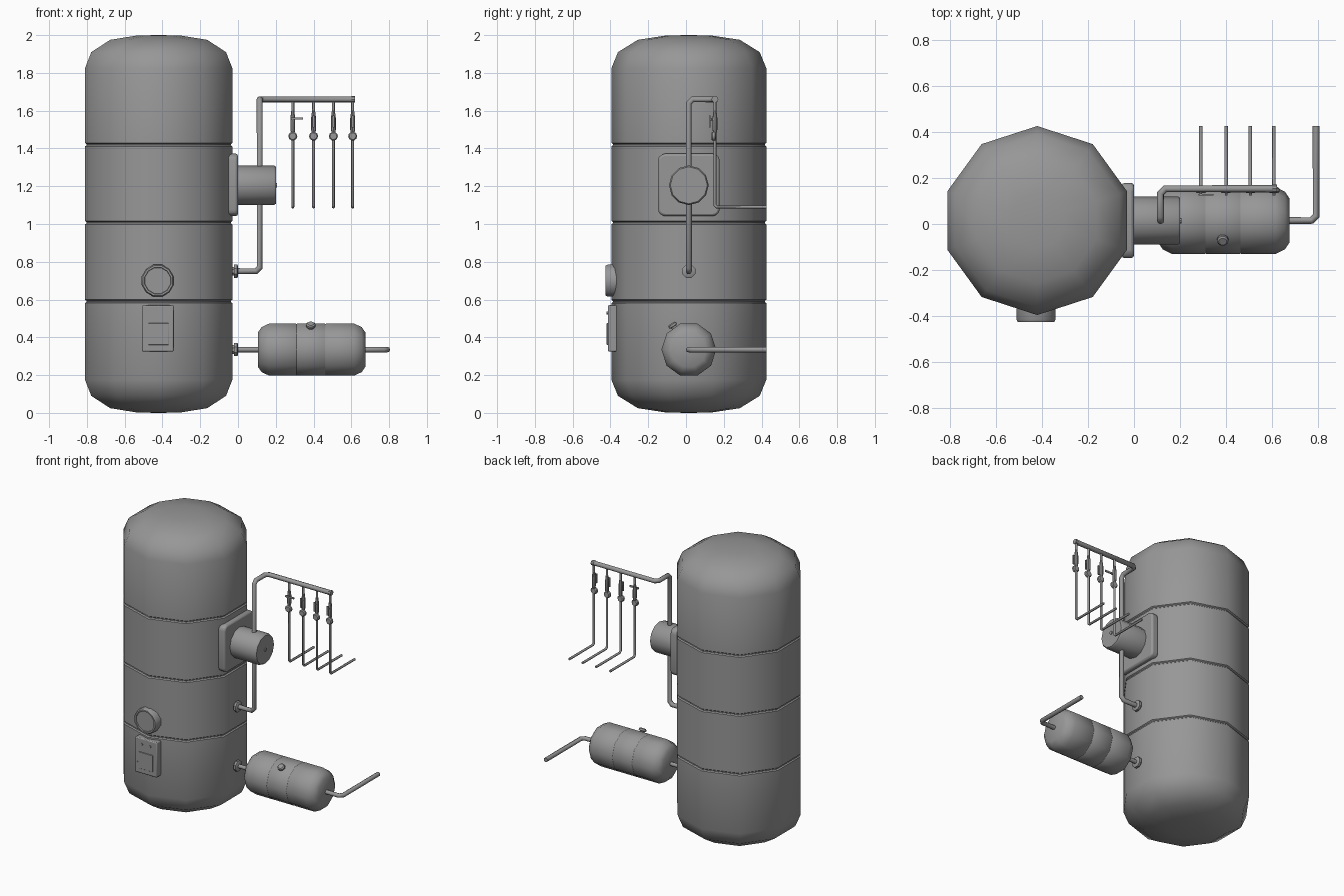
import bpy, bmesh, math
from mathutils import Vector, Matrix

cube = bpy.data.objects.get("Cube")
if cube:
    bpy.data.objects.remove(cube, do_unlink=True)

grey = bpy.data.materials.new("plain grey")
grey.use_nodes = True
COLOUR = (0.31, 0.31, 0.31, 1)
grey.diffuse_color = COLOUR
grey.node_tree.nodes["Principled BSDF"].inputs["Base Color"].default_value = COLOUR

X, Y, Z = Vector((1, 0, 0)), Vector((0, 1, 0)), Vector((0, 0, 1))
CY = 0.015  # shared depth of the tanks and main pipes


def finish(name, bm, angle=40):
    bmesh.ops.recalc_face_normals(bm, faces=bm.faces[:])
    for f in bm.faces:
        f.smooth = True
    mesh = bpy.data.meshes.new(name)
    bm.to_mesh(mesh)
    bm.free()
    mesh.set_sharp_from_angle(angle=math.radians(angle))
    mesh.materials.append(grey)
    ob = bpy.data.objects.new(name, mesh)
    bpy.context.collection.objects.link(ob)
    return ob


def lathe(name, profile, origin, axis=Z, sides=12, phase=0.0):
    """Turn (radius, height) points around an axis; ends are capped."""
    rot = Matrix.Identity(4) if axis == Z else axis.to_track_quat('Z', 'Y').to_matrix().to_4x4()
    place = Matrix.Translation(origin) @ rot
    bm = bmesh.new()
    rings = []
    for r, h in profile:
        if r == 0:
            rings.append([bm.verts.new(place @ Vector((0, 0, h)))])
            continue
        turns = [phase + math.tau * i / sides for i in range(sides)]
        rings.append([bm.verts.new(place @ Vector((r * math.cos(t), r * math.sin(t), h)))
                      for t in turns])
    for low, high in zip(rings, rings[1:]):
        for i in range(sides):
            j = (i + 1) % sides
            loop = [low[i % len(low)], low[j % len(low)], high[j % len(high)], high[i % len(high)]]
            bm.faces.new(list(dict.fromkeys(loop)))
    for ring in (rings[0], rings[-1]):
        if len(ring) > 1:
            bm.faces.new(ring)
    return finish(name, bm)


def box(name, low, high, corner=0.0, bevel=0.0):
    """Box between two corners; corner rounds the edges that run along x."""
    low, high = Vector(low), Vector(high)
    bm = bmesh.new()
    bmesh.ops.create_cube(bm, size=1)
    bmesh.ops.scale(bm, vec=high - low, verts=bm.verts)
    bmesh.ops.translate(bm, vec=(low + high) / 2, verts=bm.verts)
    if corner:
        edges = [e for e in bm.edges if abs(e.verts[0].co.x - e.verts[1].co.x) > 0.001]
        bmesh.ops.bevel(bm, geom=edges, offset=corner, segments=3, profile=0.5, affect='EDGES')
    ob = finish(name, bm)
    if bevel:
        mod = ob.modifiers.new("soft edge", 'BEVEL')
        mod.width, mod.segments = bevel, 2
    return ob


def pipe(name, points, radius, bend=0.02):
    """Round pipe through the points with short cut elbows."""
    pts = [Vector(p) for p in points]
    path = [pts[0]]
    for a, b, c in zip(pts, pts[1:], pts[2:]):
        path += [b + (a - b).normalized() * bend, b + (c - b).normalized() * bend]
    path.append(pts[-1])
    curve = bpy.data.curves.new(name, 'CURVE')
    curve.dimensions = '3D'
    curve.bevel_depth, curve.bevel_resolution = radius, 2
    curve.use_fill_caps = True
    spline = curve.splines.new('POLY')
    spline.points.add(len(path) - 1)
    for sp, p in zip(spline.points, path):
        sp.co = (*p, 1)
    curve.materials.append(grey)
    ob = bpy.data.objects.new(name, curve)
    bpy.context.collection.objects.link(ob)


def groove(r, h, depth=0.008, half=0.009):
    return [(r, h - half), (r - depth, h - half / 3), (r - depth, h + half / 3), (r, h + half)]


# Main tank with domed ends and three seams
R = 0.41
dome = [(0, 0), (0.12, 0.002), (0.27, 0.025), (0.375, 0.09), (R, 0.175)]
profile = dome[:]
for seam in (0.59, 1.007, 1.42):
    profile += groove(R, seam)
profile += [(r, 2 - h) for r, h in reversed(dome)]
lathe("main_tank", profile, (-0.42, CY, 0), Z, 10, math.pi / 2)

# Small tank lying on its side
r, length = 0.145, 0.57
end = [(0, 0), (0.095, 0.0), (0.125, 0.02), (r, 0.06)]
profile = end[:]
for seam in (0.205, 0.357):
    profile += groove(r, seam, 0.002, 0.004)
profile += [(a, length - h) for a, h in reversed(end)]
lathe("small_tank", profile, (0.105, CY, 0.335), X, 10)

# Filler cap on the small tank
lean = Vector((0, -0.55, 0.83)).normalized()
lathe("filler_cap", [(0.016, 0.12), (0.016, 0.146), (0.025, 0.148), (0.025, 0.16), (0.018, 0.166)],
      (0.385, CY, 0.335), lean, 10)

# Wall flanges where the pipes meet the main tank
for name, h in (("lower_flange", 0.335), ("upper_flange", 0.75)):
    lathe(name, [(0.025, -0.035), (0.025, -0.02), (0.038, -0.02), (0.038, -0.004), (0.032, 0)],
          (0, CY, h), X, 8, math.pi / 8)

# Small tank pipes
pipe("small_tank_inlet", [(-0.01, CY, 0.335), (0.12, CY, 0.335)], 0.014)
pipe("small_tank_outlet", [(0.66, CY, 0.335), (0.79, CY, 0.335), (0.79, 0.425, 0.335)], 0.015)

# Pump: mounting plate, housing and shaft pin
box("pump_plate", (-0.053, -0.148, 1.042), (0, 0.178, 1.372), 0.035, 0.012)
lathe("pump_housing", [(0.105, -0.01), (0.105, 0.19), (0.098, 0.2)], (0, CY, 1.205), X, 12)
lathe("pump_pin", [(0.012, 0.19), (0.012, 0.206)], (0, CY, 1.205), X, 8)

# Riser that turns into the header above the drops
HY = 0.153
pipe("riser_and_header", [(-0.01, CY, 0.75), (0.115, CY, 0.75), (0.115, CY, 1.66),
                          (0.115, HY, 1.66), (0.605, HY, 1.66)], 0.016)
lathe("header_cap", [(0.018, 0), (0.018, 0.02)], (0.6, HY, 1.66), X, 8)

# Four drops, each with a valve and a lever
for i, x in enumerate((0.29, 0.40, 0.505, 0.607)):
    tag = f"_{i + 1}"
    pipe("drop_pipe" + tag, [(x, HY, 1.66), (x, HY, 1.09), (x, 0.425, 1.09)], 0.008, 0.01)
    lathe("valve_disc" + tag, [(0.018, -0.013), (0.024, -0.007), (0.024, 0.007), (0.018, 0.013)],
          (x, HY - 0.006, 1.465), Y, 10)
    lathe("valve_body" + tag, [(0.009, 1.48), (0.013, 1.5), (0.013, 1.56), (0.008, 1.6)],
          (x, HY, 0), Z, 8)
    lathe("valve_stem" + tag, [(0.006, 0), (0.006, 0.028)], (x, HY, 1.555), -Y, 8)
    if i == 0:
        box("valve_lever" + tag, (x - 0.01, 0.123, 1.553), (x + 0.055, 0.13, 1.565))
    else:
        box("valve_lever" + tag, (x - 0.006, 0.123, 1.51), (x + 0.006, 0.13, 1.575))

# Round gauge with a raised rim
lathe("gauge", [(0.088, -0.09), (0.088, -0.012), (0.082, 0), (0.072, 0), (0.07, -0.008), (0, -0.008)],
      (-0.425, -0.425, 0.70), -Y, 12, math.pi / 12)

# Control box with screen, buttons and side knob
box("control_box", (-0.508, -0.414, 0.325), (-0.34, -0.35, 0.57), 0, 0.006)
box("control_screen", (-0.475, -0.42, 0.36), (-0.368, -0.412, 0.475), 0, 0.002)
for x in (-0.455, -0.39):
    lathe("control_button", [(0.008, 0), (0.008, 0.007)], (x, -0.413, 0.53), -Y, 8)
lathe("control_lock", [(0.005, 0), (0.005, 0.006)], (-0.49, -0.413, 0.40), -Y, 8)
